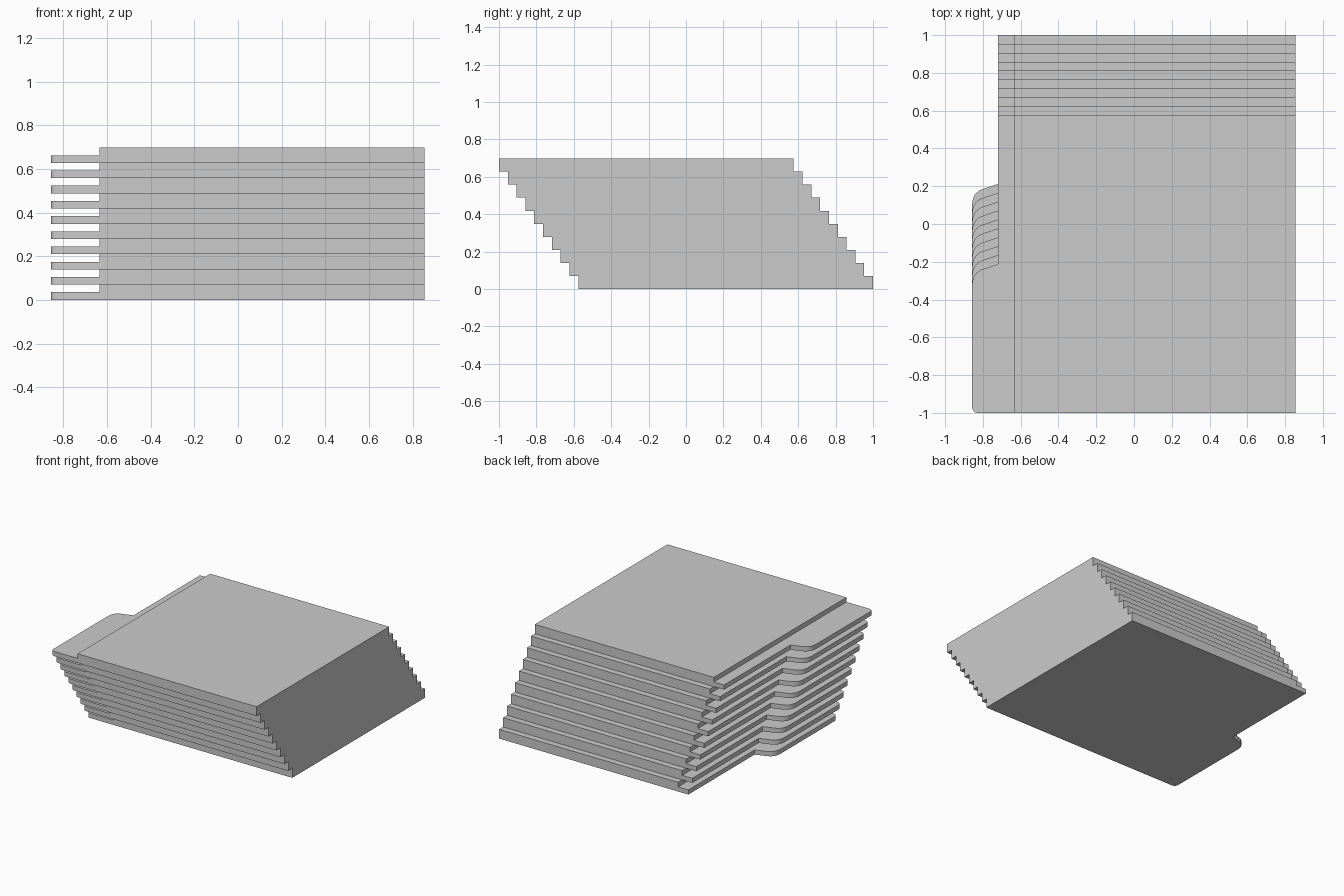
import bpy, bmesh, math

if "Cube" in bpy.data.objects:
    bpy.data.objects.remove(bpy.data.objects["Cube"])

COUNT = 10
H, TAB = 0.0697, 0.035            # layer height, thin edge height
STEP = 0.424 / (COUNT - 1)        # slide of each layer toward the back
X0, XN, XS, X1 = -0.857, -0.72, -0.635, 0.855
Y0, Y1 = -1.0, 0.576              # front and back of the top layer


def bezier(a, c, b, n=8):
    return [tuple((1 - t)**2 * p + 2 * t * (1 - t) * q + t * t * r
                  for p, q, r in zip(a, c, b)) for t in (i / n for i in range(n + 1))]


def card_mesh():
    # plan outline of the thin edge: back step, notch, swept shoulder, front corner
    plan = [(XS, Y1), (XN, Y1), (XN, -0.212)]
    plan += bezier((-0.795, -0.237), (X0, -0.255), (X0, -0.325))
    r = 0.03
    plan += [(X0 + r - r * math.cos(a), Y0 + r - r * math.sin(a))
             for a in (i * math.pi / 12 for i in range(7))]
    plan.append((XS, Y0))

    bm = bmesh.new()
    low = [bm.verts.new((x, y, 0)) for x, y in plan]
    mid = [bm.verts.new((x, y, TAB)) for x, y in plan]
    fl, bl, fr, br = [bm.verts.new((x, y, H)) for x in (XS, X1) for y in (Y0, Y1)]
    f0, b0 = [bm.verts.new((X1, y, 0)) for y in (Y0, Y1)]

    # thin edge: top and walls
    bm.faces.new(mid)
    for i in range(len(plan) - 1):
        bm.faces.new((low[i], low[i + 1], mid[i + 1], mid[i]))
    # thick body: underside, step, top, front, back, right
    bm.faces.new(low + [f0, b0])
    bm.faces.new((mid[0], mid[-1], fl, bl))
    bm.faces.new((fl, fr, br, bl))
    bm.faces.new((low[-1], f0, fr, fl, mid[-1]))
    bm.faces.new((low[0], mid[0], bl, br, b0))
    bm.faces.new((f0, b0, br, fr))
    bmesh.ops.recalc_face_normals(bm, faces=bm.faces)
    mesh = bpy.data.meshes.new("card")
    bm.to_mesh(mesh)
    bm.free()
    return mesh


# sheared stack of identical cards
mesh = card_mesh()
for i in range(COUNT):
    card = bpy.data.objects.new(f"card_{i + 1}", mesh)
    card.location = (0, (COUNT - 1 - i) * STEP, i * H)
    bpy.context.collection.objects.link(card)

bpy.context.view_layer.objects.active = card
card.select_set(True)
bpy.ops.object.shade_smooth_by_angle(angle=math.radians(30))
